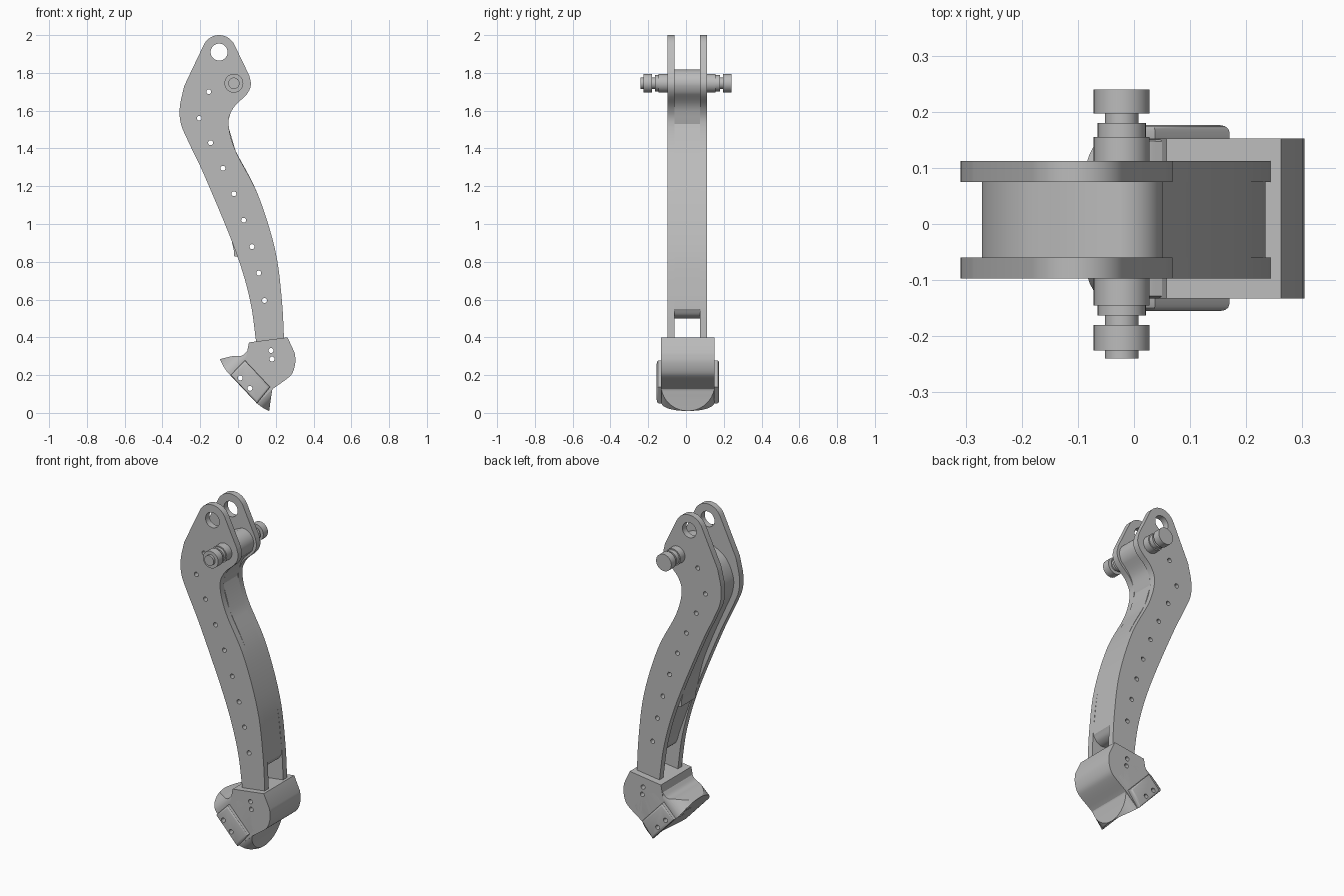
import bpy, bmesh, math
from mathutils import Vector, Matrix

if "Cube" in bpy.data.objects:
    bpy.data.objects.remove(bpy.data.objects["Cube"])

grey = bpy.data.materials.new("light_grey")
grey.use_nodes = True
grey.diffuse_color = (0.5, 0.5, 0.5, 1)
grey.node_tree.nodes["Principled BSDF"].inputs["Base Color"].default_value = (0.5, 0.5, 0.5, 1)


def make(name, bm):
    bmesh.ops.recalc_face_normals(bm, faces=bm.faces)
    mesh = bpy.data.meshes.new(name)
    bm.to_mesh(mesh)
    bm.free()
    ob = bpy.data.objects.new(name, mesh)
    bpy.context.collection.objects.link(ob)
    mesh.materials.append(grey)
    return ob


def smooth_path(pts, steps=5):
    """Catmull-Rom curve through the points."""
    p = [Vector(q) for q in pts]
    p = [2 * p[0] - p[1]] + p + [2 * p[-1] - p[-2]]
    out = []
    for a, b, c, d in zip(p, p[1:], p[2:], p[3:]):
        for i in range(steps):
            t = i / steps
            out.append(0.5 * (2 * b + (c - a) * t + (2 * a - 5 * b + 4 * c - d) * t ** 2
                              + (3 * b - a - 3 * c + d) * t ** 3))
    return out + [p[-2]]


def arc(cx, cz, r, a0, a1, n=16):
    angles = [math.radians(a0 + (a1 - a0) * i / n) for i in range(n + 1)]
    return [(cx + r * math.cos(a), cz + r * math.sin(a)) for a in angles]


def prism(name, outline, y0, y1):
    """Extrude an x-z outline along y."""
    bm = bmesh.new()
    face = bm.faces.new([bm.verts.new((x, y0, z)) for x, z in outline])
    ext = bmesh.ops.extrude_face_region(bm, geom=[face])
    verts = [v for v in ext["geom"] if isinstance(v, bmesh.types.BMVert)]
    bmesh.ops.translate(bm, verts=verts, vec=(0, y1 - y0, 0))
    return make(name, bm)


def rods(name, items):
    """Cylinders along y: x, z, radius, y0, y1."""
    bm = bmesh.new()
    for x, z, r, y0, y1 in items:
        place = Matrix.Translation((x, (y0 + y1) / 2, z)) @ Matrix.Rotation(math.pi / 2, 4, 'X')
        bmesh.ops.create_cone(bm, cap_ends=True, segments=32, radius1=r, radius2=r,
                              depth=y1 - y0, matrix=place)
    return make(name, bm)


def boolean(ob, cutter, op='DIFFERENCE'):
    mod = ob.modifiers.new("cut", 'BOOLEAN')
    mod.object, mod.operation, mod.solver = cutter, op, 'EXACT'
    bpy.context.view_layer.objects.active = ob
    bpy.ops.object.modifier_apply(modifier=mod.name)


MID = 0.0075                      # centre plane of the arm
PIN = (-0.022, 1.745)
left_edge = [(-0.285, 1.73), (-0.308, 1.62), (-0.302, 1.53), (-0.26, 1.43), (-0.175, 1.25),
             (-0.016, 0.865), (0.063, 0.6), (0.098, 0.36)]
right_edge = [(0.06, 1.785), (0.068, 1.735), (0.045, 1.685), (-0.024, 1.615), (-0.05, 1.53),
              (-0.012, 1.385), (0.105, 1.157), (0.196, 0.866), (0.232, 0.6), (0.245, 0.36)]

# Through holes along the arm
arm_holes = [(-0.155, 1.7), (-0.205, 1.56), (-0.145, 1.43), (-0.08, 1.295), (-0.022, 1.16),
             (0.03, 1.02), (0.074, 0.88), (0.11, 0.74), (0.14, 0.595)]
hole_cutter = rods("arm_hole_cutter",
                   [(x, z, 0.013, -0.4, 0.4) for x, z in arm_holes] + [(-0.1, 1.91, 0.045, -0.4, 0.4)])

# Side plates
plate_outline = arc(-0.1, 1.91, 0.09, 25, 155) + smooth_path(left_edge) + smooth_path(right_edge)[::-1]
parts = []
for name, y0 in (("front_plate", -0.097), ("back_plate", 0.075)):
    plate = prism(name, plate_outline, y0, y0 + 0.037)
    boolean(plate, hole_cutter)
    parts.append(plate)

# Core between the plates, recessed along the outer bend
core_left = smooth_path([(-0.13, 1.77), (-0.22, 1.71), (-0.268, 1.61), (-0.262, 1.52), (-0.22, 1.42),
                         (-0.14, 1.24), (-0.07, 1.06), (-0.022, 0.86)])
core_end = [(-0.022, 0.83), (0.005, 0.825)] + smooth_path(
    [(0.085, 0.6), (0.11, 0.53), (0.165, 0.5), (0.21, 0.515), (0.234, 0.55)])
core_right = smooth_path([(0.04, 1.7), (-0.026, 1.625), (-0.055, 1.53)]) + smooth_path(right_edge[5:9])
core = prism("arm_core", arc(*PIN, 0.073, -10, 95) + core_left + core_end + core_right[::-1],
             -0.06, 0.075)
boolean(core, hole_cutter)
parts.append(core)

# Stepped pivot pin
pin_steps = [(0.03, -0.24, -0.225), (0.05, -0.225, -0.18), (0.03, -0.18, -0.163),
             (0.043, -0.163, -0.145), (0.05, -0.145, 0.155), (0.043, 0.155, 0.18),
             (0.03, 0.18, 0.197), (0.05, 0.197, 0.24)]
parts.append(rods("pivot_pin", [(*PIN, r, a, b) for r, a, b in pin_steps]))

# Foot block, flaring shoe and side ears
ear = [(0.037, 0.278), (0.17, 0.137), (0.1, 0.05), (-0.04, 0.2)]
block = prism("foot_block", [(0.058, 0.373), (0.262, 0.4)] + smooth_path(
    [(0.3, 0.318), (0.304, 0.27), (0.29, 0.215), (0.262, 0.183), (0.188, 0.13)], 4)
    + [(0.1, 0.05), (-0.04, 0.2), (0.02, 0.275), (0.043, 0.295)], -0.133, 0.152)
shoe = prism("foot_shoe", smooth_path([(-0.095, 0.285), (-0.03, 0.3), (0.02, 0.303), (0.05, 0.33)], 4)
             + [(0.15, 0.3)] + smooth_path([(0.25, 0.18), (0.19, 0.135), (0.178, 0.1), (0.165, 0.01)], 4)
             + [(0.151, -0.004), (-0.109, 0.271)], -0.133, 0.152)

# Sole frame: columns are along the sole, across it, and up from it
along = Vector((0.687, 0, -0.727))
up = Vector((0.727, 0, 0.687))
side = up.cross(along)
frame = Matrix((along, side, up)).transposed().to_4x4()
frame.translation = Vector((0.035, MID + 0.002, 0.1475))

# Rounded shoe outline, projected square to the sole
bm = bmesh.new()
ring = []
for sx, a0 in ((1, -90), (-1, 90)):
    for u, v in arc(0, 0, 1, a0, a0 + 180, 20):
        ring.append(bm.verts.new(frame @ Vector((sx * 0.1 + u * 0.089, v * 0.1425, -0.2))))
face = bm.faces.new(ring)
ext = bmesh.ops.extrude_face_region(bm, geom=[face])
bmesh.ops.translate(bm, vec=up * 0.6,
                    verts=[v for v in ext["geom"] if isinstance(v, bmesh.types.BMVert)])
outline_cutter = make("shoe_outline_cutter", bm)
boolean(shoe, outline_cutter, 'INTERSECT')

# Shallow round channel under the sole
bm = bmesh.new()
R = 0.53
bmesh.ops.create_cone(bm, cap_ends=True, segments=128, radius1=R, radius2=R, depth=1.0,
                      matrix=frame @ Matrix.Translation((0, 0, -R)) @ Matrix.Rotation(math.pi / 2, 4, 'Y'))
channel_cutter = make("sole_channel_cutter", bm)
foot_holes = rods("foot_hole_cutter", [(x, z, 0.013, -0.4, 0.4) for x, z in
                                       ((0.175, 0.33), (0.18, 0.285), (0.012, 0.185), (0.063, 0.13))])
for ob in (block, shoe):
    boolean(ob, channel_cutter)
    boolean(ob, foot_holes)
    parts.append(ob)

for name, y0, y1 in (("front_ear", -0.133, -0.155), ("back_ear", 0.152, 0.176)):
    ob = prism(name, ear, y0, y1)
    bm = bmesh.new()
    bm.from_mesh(ob.data)
    rim = [e for e in bm.edges if all(abs(v.co.y - y1) < 1e-4 for v in e.verts)]
    bmesh.ops.bevel(bm, geom=rim, offset=0.012, segments=3, profile=0.5, affect='EDGES')
    bm.to_mesh(ob.data)
    bm.free()
    boolean(ob, foot_holes)
    parts.append(ob)

# Remove helpers, shade curved faces
for ob in (hole_cutter, outline_cutter, channel_cutter, foot_holes):
    bpy.data.objects.remove(ob)
bpy.ops.object.select_all(action='DESELECT')
for ob in parts:
    ob.select_set(True)
bpy.context.view_layer.objects.active = parts[0]
bpy.ops.object.shade_smooth_by_angle(angle=math.radians(30))
